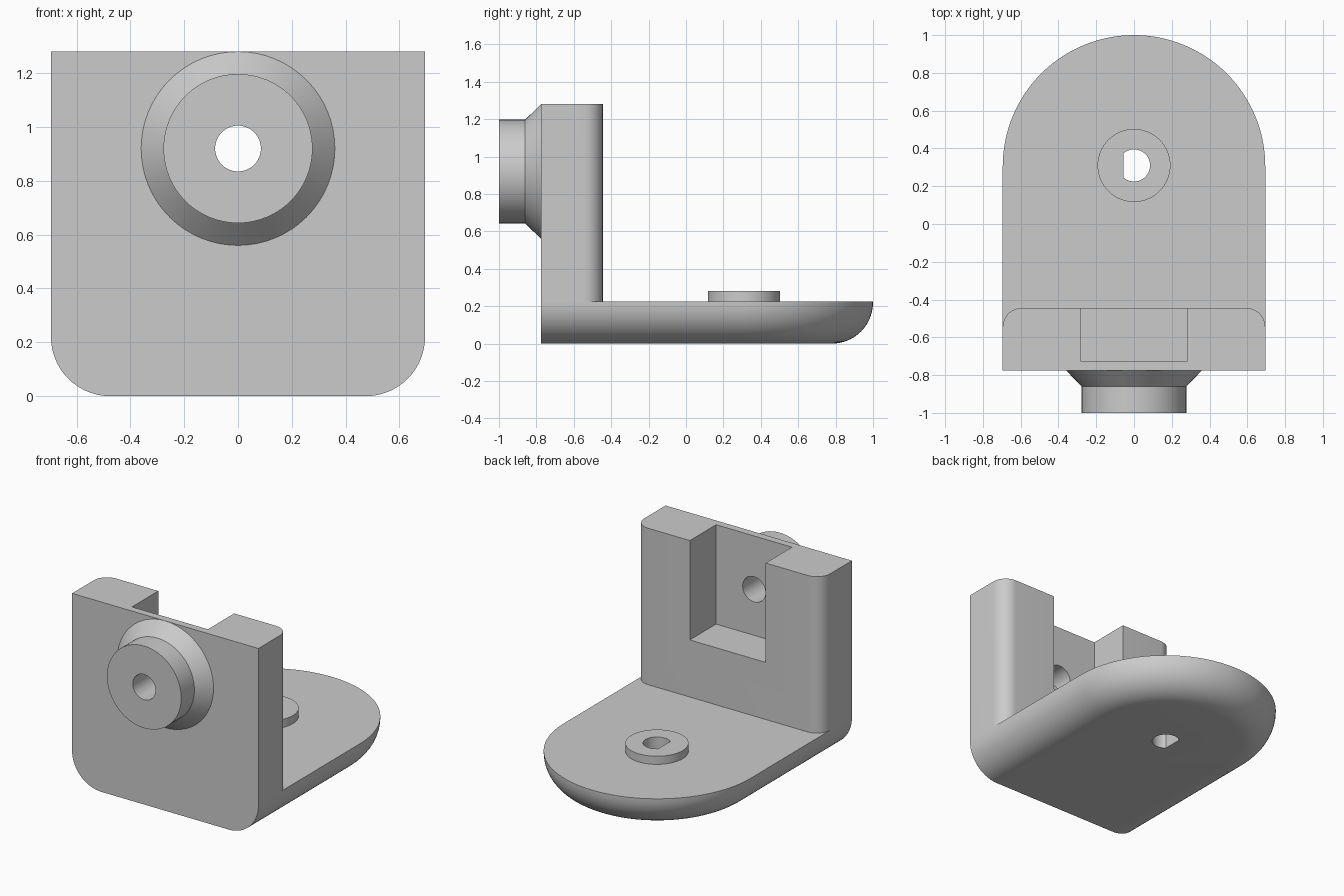
import bpy, bmesh, math
from math import sin, cos, pi

default = bpy.data.objects.get("Cube")
if default:
    bpy.data.objects.remove(default, do_unlink=True)

W, FRONT, BACK = 0.695, -0.775, -0.445      # half width, wall front and back
BASE_TOP, TOP, ARC_Y = 0.225, 1.28, 0.305
FILLET, HOLE_Z, HOLE_R = 0.22, 0.92, 0.085

grey = bpy.data.materials.new("plain grey")
grey.use_nodes = True
grey.diffuse_color = (0.6, 0.6, 0.6, 1)
grey.node_tree.nodes["Principled BSDF"].inputs["Base Color"].default_value = (0.6, 0.6, 0.6, 1)


def loft(name, rings):
    """Skin a stack of matching closed rings and cap both ends."""
    bm = bmesh.new()
    loops = [[bm.verts.new(p) for p in ring] for ring in rings]
    n = len(loops[0])
    for a, b in zip(loops, loops[1:]):
        for i in range(n):
            j = (i + 1) % n
            bm.faces.new((a[i], a[j], b[j], b[i]))
    bm.faces.new(loops[0][::-1])
    bm.faces.new(loops[-1])
    bmesh.ops.recalc_face_normals(bm, faces=bm.faces)
    mesh = bpy.data.meshes.new(name)
    bm.to_mesh(mesh)
    bm.free()
    mesh.materials.append(grey)
    obj = bpy.data.objects.new(name, mesh)
    bpy.context.collection.objects.link(obj)
    return obj


def prism(name, outline, z0, z1):
    return loft(name, [[(x, y, z) for x, y in outline] for z in (z0, z1)])


def arc(cx, cy, r, a0, a1, steps):
    return [(cx + r * cos(a0 + (a1 - a0) * i / steps),
             cy + r * sin(a0 + (a1 - a0) * i / steps)) for i in range(steps + 1)]


def turned(name, profile, steps=64):
    """Round part along y, from (y, radius) pairs."""
    return loft(name, [[(r * cos(2 * pi * i / steps), y, HOLE_Z + r * sin(2 * pi * i / steps))
                        for i in range(steps)] for y, r in profile])


def combine(target, other, operation):
    mod = target.modifiers.new(other.name, "BOOLEAN")
    mod.operation, mod.solver, mod.object = operation, "EXACT", other
    bpy.context.view_layer.objects.active = target
    bpy.ops.object.modifier_apply(modifier=mod.name)
    bpy.data.objects.remove(other, do_unlink=True)


# Base plate: round-ended outline shrinking along a quarter circle at the bottom
def base_ring(inset, z):
    w = W - inset
    outline = [(-w, FRONT), (w, FRONT)] + arc(0, ARC_Y, w, 0, pi, 64)
    return [(x, y, z) for x, y in outline]


steps = 14
rings = [base_ring(FILLET * (1 - sin(a)), FILLET * (1 - cos(a)))
         for a in (pi / 2 * i / steps for i in range(steps + 1))]
bracket = loft("angle_bracket", rings + [base_ring(0, BASE_TOP)])

# Upright wall with rounded rear corners
R = 0.1
outline = ([(-W, FRONT), (W, FRONT)] + arc(W - R, BACK - R, R, 0, pi / 2, 10)
           + arc(R - W, BACK - R, R, pi / 2, pi, 10))
combine(bracket, prism("upright_wall", outline, BASE_TOP, TOP), "UNION")

# Rear pocket, open at the top
pocket = [(-0.283, -0.725), (0.283, -0.725), (0.283, BACK + 0.1), (-0.283, BACK + 0.1)]
combine(bracket, prism("pocket_cutter", pocket, 0.61, TOP + 0.1), "DIFFERENCE")

# Front boss with a conical foot, and its bore
boss = [(FRONT, 0.36), (-0.86, 0.277), (-1.0, 0.277)]
combine(bracket, turned("front_boss", boss), "UNION")
combine(bracket, turned("bore_cutter", [(-1.1, HOLE_R), (-0.6, HOLE_R)]), "DIFFERENCE")

# Round pad on the base, with a D-shaped hole flat on one side
pad = arc(0, 0.31, 0.193, 0, 2 * pi, 64)[:-1]
combine(bracket, prism("round_pad", pad, BASE_TOP, 0.28), "UNION")
flat = math.acos(-0.055 / HOLE_R)
combine(bracket, prism("d_hole_cutter", arc(0, 0.31, HOLE_R, -flat, flat, 40), -0.1, 0.4), "DIFFERENCE")

# Smooth curved sides, crisp edges
bpy.ops.object.select_all(action="DESELECT")
bracket.select_set(True)
bpy.context.view_layer.objects.active = bracket
bpy.ops.object.shade_smooth_by_angle(angle=math.radians(25))
